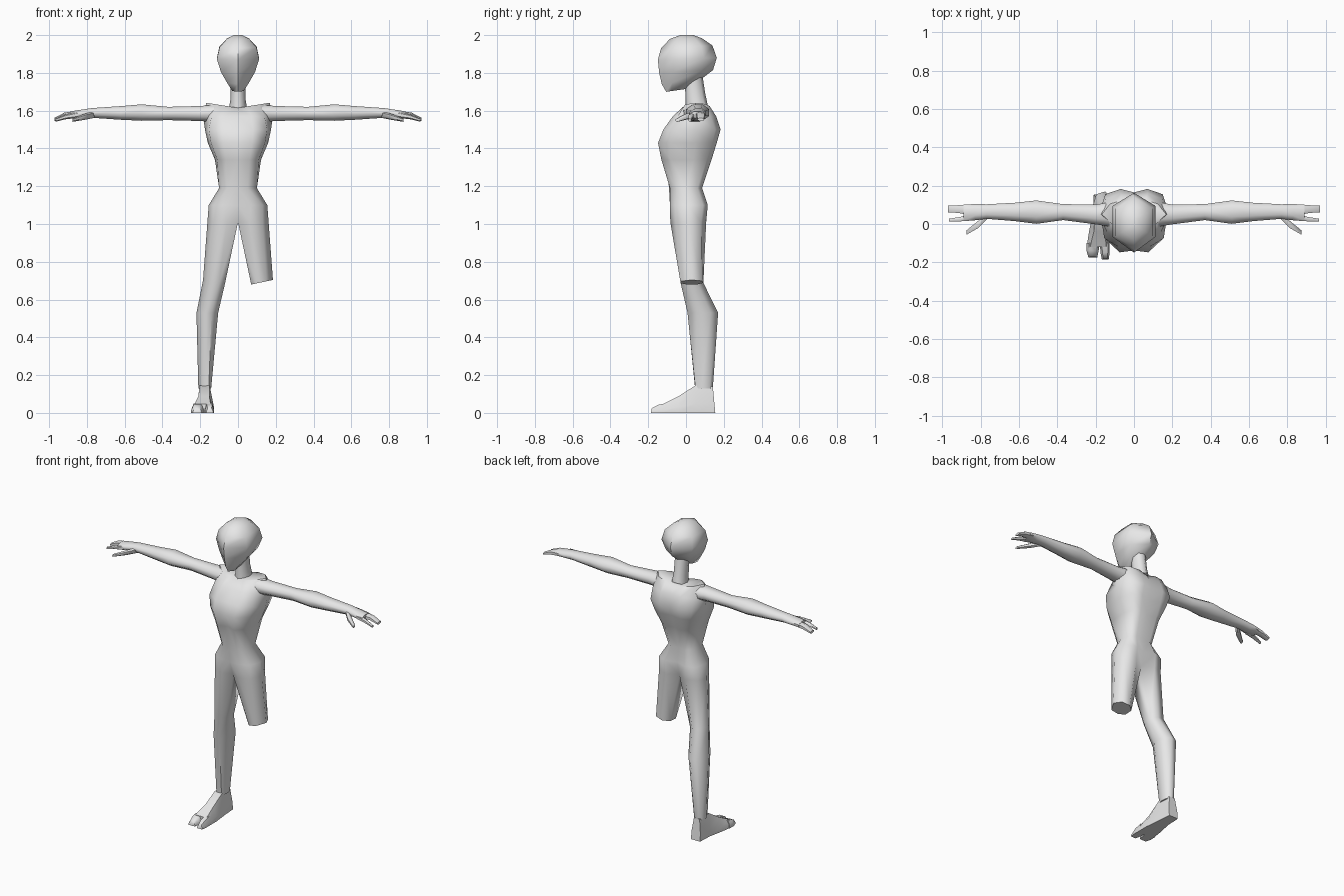
import bpy, bmesh, math

grey = bpy.data.materials.new("light grey")
grey.diffuse_color = (0.8, 0.8, 0.8, 1)


def finish(bm, name, angle=60):
    bmesh.ops.remove_doubles(bm, verts=bm.verts, dist=0.0005)
    bmesh.ops.recalc_face_normals(bm, faces=bm.faces)
    me = bpy.data.meshes.new(name)
    bm.to_mesh(me)
    bm.free()
    me.materials.append(grey)
    ob = bpy.data.objects.new(name, me)
    bpy.context.collection.objects.link(ob)
    bpy.ops.object.select_all(action='DESELECT')
    ob.select_set(True)
    bpy.context.view_layer.objects.active = ob
    bpy.ops.object.shade_smooth_by_angle(angle=math.radians(angle))
    return ob


def loft(bm, rings, closed_from=0, caps=True):
    """Skin a list of rings; rings before closed_from stay open along the midline."""
    rows = [[bm.verts.new(p) for p in r] for r in rings]
    for k, (a, b) in enumerate(zip(rows, rows[1:])):
        n = len(a)
        for i in range(n if k >= closed_from else n - 1):
            j = (i + 1) % n
            bm.faces.new((a[i], a[j], b[j], b[i]))
    if caps:
        bm.faces.new(rows[0])
        bm.faces.new(rows[-1])


# Body half sections: height, slope along x, then front centre round to back centre
torso = [
    (1.615, 0.16, [(0, 0), (.05, -.012), (.11, -.005), (.168, .05), (.125, .105), (.06, .125), (0, .115)]),
    (1.57, 0, [(0, -.06), (.07, -.07), (.14, -.045), (.185, .05), (.15, .13), (.07, .16), (0, .15)]),
    (1.50, 0, [(0, -.11), (.08, -.12), (.155, -.075), (.175, .05), (.15, .155), (.07, .183), (0, .165)]),
    (1.43, 0, [(0, -.138), (.075, -.148), (.143, -.085), (.16, .05), (.13, .14), (.07, .163), (0, .15)]),
    (1.34, 0, [(0, -.105), (.06, -.13), (.11, -.08), (.122, .04), (.10, .11), (.06, .135), (0, .12)]),
    (1.19, 0, [(0, -.09), (.05, -.085), (.085, -.05), (.10, 0), (.085, .06), (.05, .085), (0, .075)]),
    (1.10, 0, [(0, -.085), (.07, -.085), (.13, -.055), (.155, .01), (.135, .09), (.07, .115), (0, .09)]),
    (1.01, 0, [(0, -.055), (.06, -.083), (.13, -.055), (.162, .015), (.14, .08), (.07, .107), (0, .07)]),
    (0.665, .21, [(.07, .005), (.10, -.028), (.15, -.03), (.185, .03), (.16, .083), (.11, .092), (.072, .06)]),
]
shin = [
    (0.53, 0, [(.105, .06), (.14, .008), (.19, .018), (.22, .08), (.197, .155), (.15, .17), (.108, .13)]),
    (0.13, 0, [(.142, .08), (.155, .05), (.19, .048), (.21, .09), (.2, .13), (.175, .142), (.147, .125)]),
]

# Torso with one full leg and one leg ending above the knee
bm = bmesh.new()
for s, levels in ((-1, torso + shin), (1, torso)):
    loft(bm, [[(s * x, y, z + k * x) for x, y in pts] for z, k, pts in levels], closed_from=7)
# The two halves share the midline
finish(bm, "body")

# Neck
bm = bmesh.new()
loft(bm, [[(r * math.cos(a), yc + ry * math.sin(a), z + .03 * math.sin(a))
           for a in (math.tau * i / 8 for i in range(8))]
          for z, yc, r, ry in ((1.60, .055, .05, .06), (1.66, .05, .04, .052), (1.77, .04, .04, .045))])
finish(bm, "neck")

# Head: six-sided rings given by front z, back z, front y, back y, half width
bm = bmesh.new()
head_levels = [
    (1.70, 1.715, -.105, 0, .03), (1.74, 1.77, -.128, .085, .058), (1.80, 1.815, -.142, .143, .09),
    (1.87, 1.88, -.149, .163, .112), (1.93, 1.945, -.132, .14, .098), (1.98, 1.983, -.085, .085, .058),
    (2.0, 2.0, -.03, .04, .022)]
outline = [(0, 0), (1, .26), (1, .78), (0, 1), (-1, .78), (-1, .26)]
loft(bm, [[(w * u, yf + (yb - yf) * t, zf + (zb - zf) * t) for u, t in outline]
          for zf, zb, yf, yb, w in head_levels])
finish(bm, "head")


def limb(bm, s, path, n=8):
    """Tube along x through (x, y, z, half depth, half height)."""
    loft(bm, [[(s * x, y + ry * math.cos(a), z + rz * math.sin(a))
               for a in (math.tau * (i + .5) / n for i in range(n))]
              for x, y, z, ry, rz in path])


arm = [(.12, .05, 1.585, .07, .05), (.20, .05, 1.585, .056, .043), (.37, .062, 1.585, .045, .038),
       (.51, .062, 1.59, .066, .047), (.62, .063, 1.588, .052, .039), (.77, .065, 1.588, .041, .028),
       (.83, .062, 1.583, .046, .024), (.89, .06, 1.578, .044, .019)]
fingers = {
    "fingers": [(.86, .073, 1.58, .03, .019), (.92, .078, 1.572, .023, .017), (.972, .078, 1.553, .02, .009)],
    "index_finger": [(.85, .035, 1.578, .02, .017), (.91, .025, 1.568, .013, .013), (.965, .02, 1.55, .009, .008)],
    "thumb": [(.76, .05, 1.58, .02, .018), (.81, .0, 1.568, .022, .016), (.875, -.045, 1.55, .013, .009)],
}
for s, side in ((-1, "right"), (1, "left")):
    bm = bmesh.new()
    limb(bm, s, arm)
    finish(bm, side + "_arm")
    for part, path in fingers.items():
        bm = bmesh.new()
        limb(bm, s, path, 6)
        finish(bm, side + "_" + part)


def foot_part(name, rings):
    """Rings: top y, bottom y, inner x, outer x, top height, top narrowing."""
    bm = bmesh.new()
    loft(bm, [[(-a, yb, 0), (-b, yb, 0), (-b, yb + (yt - yb) * .35, h * .35), (-b + c, yt, h),
               (-a - c, yt, h), (-a, yb + (yt - yb) * .35, h * .35)]
              for yt, yb, a, b, h, c in rings])
    finish(bm, name)


# Foot with a separate big toe
foot_part("foot", [(.142, .155, .145, .21, .14, .012), (.05, .06, .138, .215, .145, .012),
                   (-.04, -.04, .127, .235, .088, .025), (-.12, -.12, .127, .247, .048, .018)])
foot_part("big_toe", [(-.10, -.10, .127, .178, .052, .01), (-.15, -.15, .127, .175, .042, .01),
                      (-.182, -.185, .132, .168, .024, .008)])
foot_part("small_toes", [(-.10, -.10, .178, .247, .05, .012), (-.14, -.14, .185, .248, .04, .012),
                         (-.172, -.175, .192, .238, .024, .01)])
